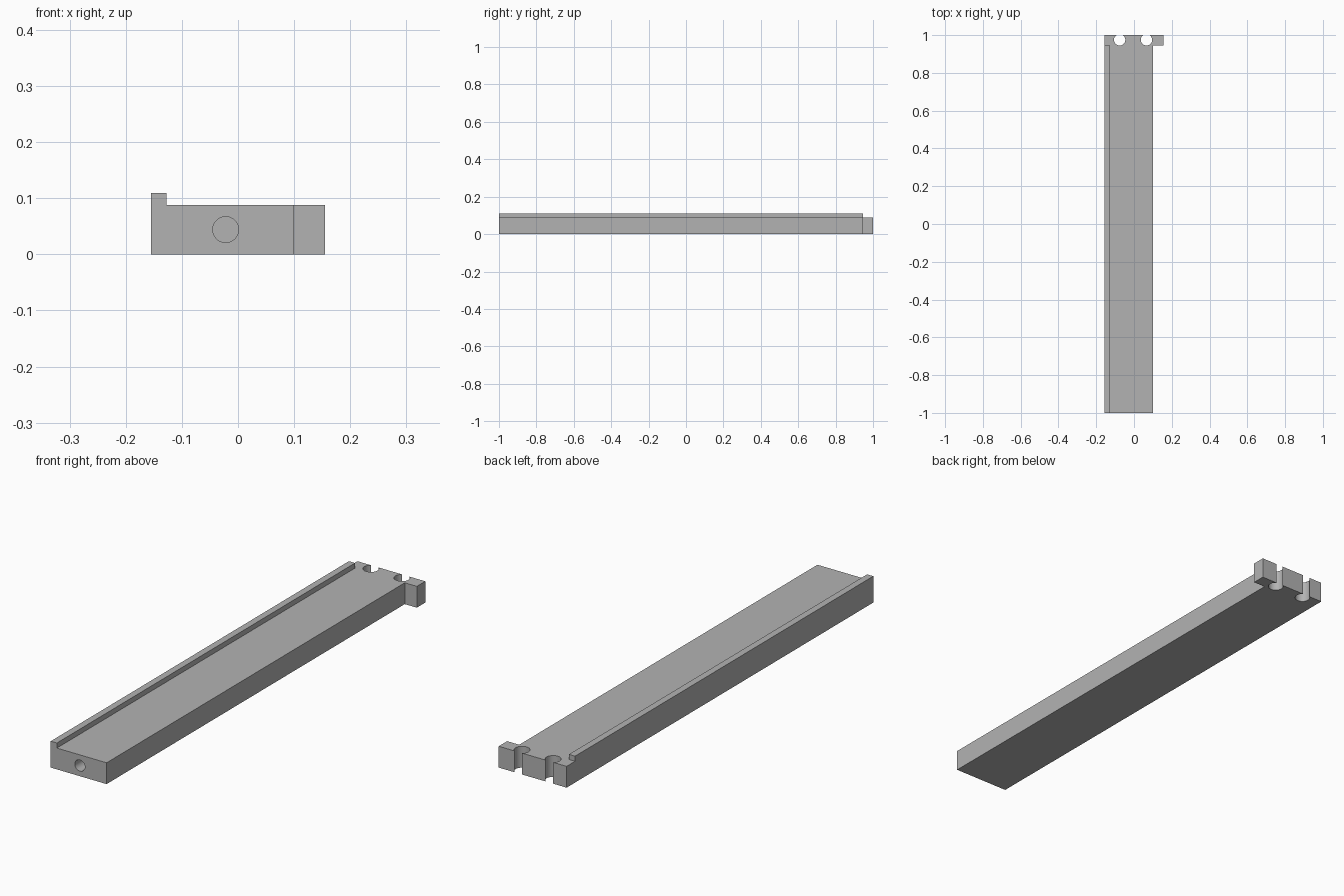
import bpy, bmesh, math
from mathutils import Matrix, Vector

cube = bpy.data.objects.get("Cube")
if cube:
    bpy.data.objects.remove(cube, do_unlink=True)

# Main dimensions
LEFT, RIGHT, TAB = -0.155, 0.10, 0.155
TOP, LIP_TOP, LIP_EDGE = 0.088, 0.109, -0.127
STEP_Y = 0.945
NOTCH_R, NOTCH_Y = 0.03, 0.975

grey = bpy.data.materials.new("plain grey")
grey.use_nodes = True
grey.diffuse_color = (0.45, 0.45, 0.45, 1)
grey.node_tree.nodes["Principled BSDF"].inputs["Base Color"].default_value = grey.diffuse_color


def to_object(name, bm):
    bmesh.ops.recalc_face_normals(bm, faces=bm.faces)
    mesh = bpy.data.meshes.new(name)
    bm.to_mesh(mesh)
    bm.free()
    mesh.materials.append(grey)
    obj = bpy.data.objects.new(name, mesh)
    bpy.context.collection.objects.link(obj)
    return obj


def prism(name, outline, z0, z1):
    """Extrude a flat outline upwards."""
    bm = bmesh.new()
    face = bm.faces.new([bm.verts.new((x, y, z0)) for x, y in outline])
    new = bmesh.ops.extrude_face_region(bm, geom=[face])["geom"]
    verts = [v for v in new if isinstance(v, bmesh.types.BMVert)]
    bmesh.ops.translate(bm, verts=verts, vec=(0, 0, z1 - z0))
    return to_object(name, bm)


def notch(cx, steps=32):
    """Round keyhole notch opening through the back edge, from +x to -x."""
    start = math.asin((1 - NOTCH_Y) / NOTCH_R)
    sweep = math.pi + 2 * start
    return [(cx + NOTCH_R * math.cos(start - sweep * i / steps),
             NOTCH_Y + NOTCH_R * math.sin(start - sweep * i / steps))
            for i in range(steps + 1)]


def combine(target, tool, operation):
    mod = target.modifiers.new(operation.lower(), "BOOLEAN")
    mod.operation, mod.object, mod.solver = operation, tool, "EXACT"
    bpy.context.view_layer.objects.active = target
    bpy.ops.object.modifier_apply(modifier=mod.name)
    bpy.data.objects.remove(tool, do_unlink=True)


# Flat bar with the side tab and two notches in its back end
outline = [(LEFT, -1), (RIGHT, -1), (RIGHT, STEP_Y), (TAB, STEP_Y), (TAB, 1)]
outline += notch(0.066) + notch(-0.076) + [(LEFT, 1)]
bar = prism("bar", outline, 0, TOP)

# Raised lip along the right edge
lip = prism("lip", [(LEFT, -1), (LIP_EDGE, -1), (LIP_EDGE, STEP_Y), (LEFT, STEP_Y)],
            TOP / 2, LIP_TOP)
combine(bar, lip, "UNION")

# Blind round hole in the front end
bm = bmesh.new()
bmesh.ops.create_cone(bm, cap_ends=True, segments=48, radius1=0.023, radius2=0.023, depth=0.4,
                      matrix=Matrix.Translation(Vector((-0.022, -1, 0.044)))
                      @ Matrix.Rotation(math.pi / 2, 4, "X"))
drill = to_object("hole_cutter", bm)
drill.hide_render = True
combine(bar, drill, "DIFFERENCE")

# Smooth the round walls, keep the edges crisp
bpy.ops.object.select_all(action="DESELECT")
bar.select_set(True)
bpy.context.view_layer.objects.active = bar
bpy.ops.object.shade_smooth_by_angle(angle=math.radians(30))
